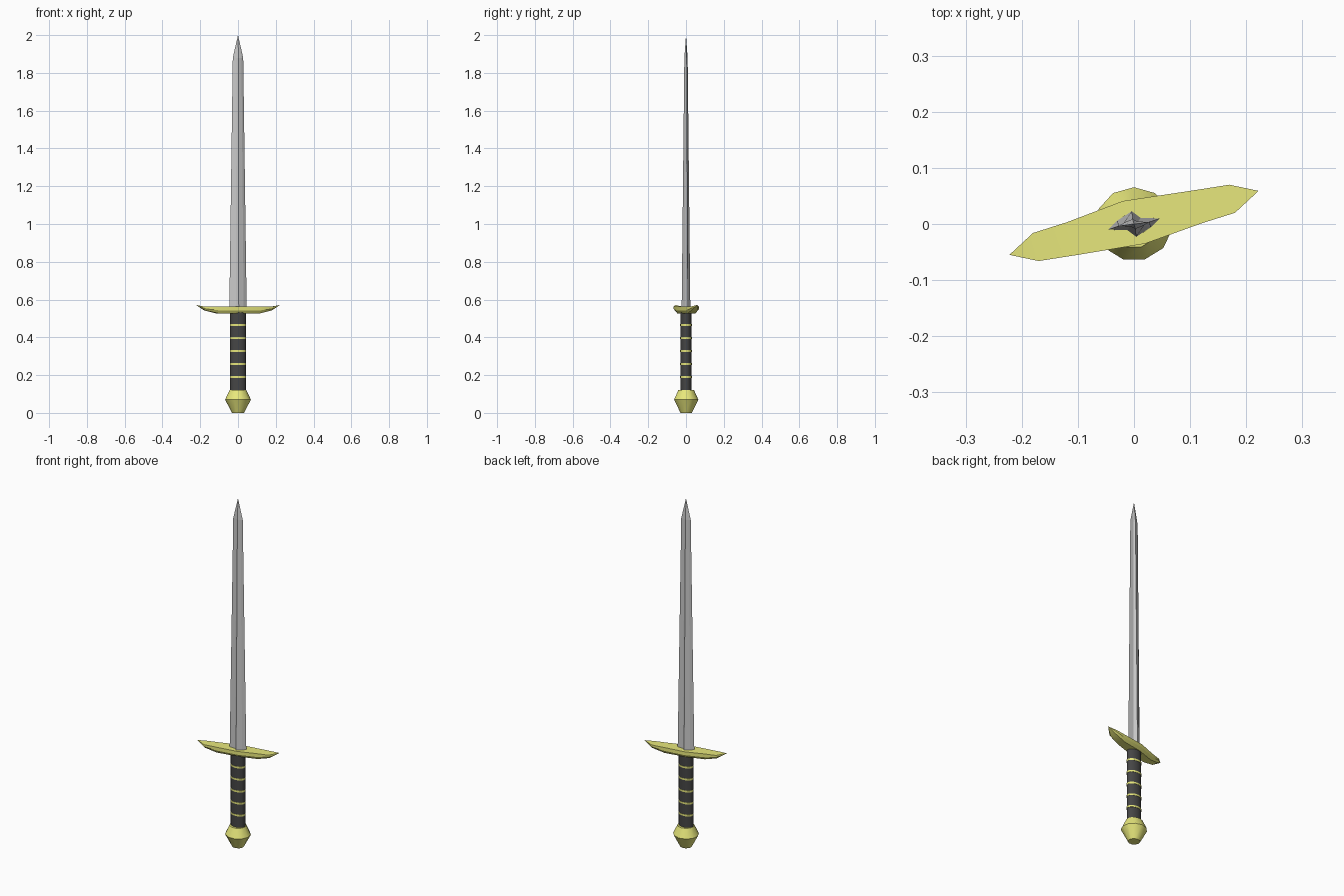
import bpy, math

if "Cube" in bpy.data.objects:
    bpy.data.objects.remove(bpy.data.objects["Cube"])


def material(name, color):
    m = bpy.data.materials.new(name)
    m.diffuse_color = color
    m.use_nodes = True
    m.node_tree.nodes["Principled BSDF"].inputs["Base Color"].default_value = m.diffuse_color
    return m


gold = material("gold", (0.8, 0.8, 0.2, 1))
leather = material("dark_leather", (0.06, 0.06, 0.06, 1))


def loft(name, rings, mat=None, smooth=None):
    """Skin rings of equal point count; single-point rings make tips."""
    verts, idx, faces = [], [], []
    for r in rings:
        idx.append(list(range(len(verts), len(verts) + len(r))))
        verts += r
    n = max(len(r) for r in rings)
    for a, b in zip(idx, idx[1:]):
        for i in range(n):
            j = (i + 1) % n
            if len(a) == 1:
                faces.append((a[0], b[j], b[i]))
            elif len(b) == 1:
                faces.append((a[i], a[j], b[0]))
            else:
                faces.append((a[i], a[j], b[j], b[i]))
    for end in (idx[0][::-1], idx[-1]):
        if len(end) > 2:
            faces.append(end)
    me = bpy.data.meshes.new(name)
    me.from_pydata(verts, [], faces)
    ob = bpy.data.objects.new(name, me)
    bpy.context.collection.objects.link(ob)
    if mat:
        me.materials.append(mat)
    bpy.ops.object.select_all(action='DESELECT')
    ob.select_set(True)
    bpy.context.view_layer.objects.active = ob
    bpy.ops.object.mode_set(mode='EDIT')
    bpy.ops.mesh.select_all(action='SELECT')
    bpy.ops.mesh.normals_make_consistent(inside=False)
    bpy.ops.object.mode_set(mode='OBJECT')
    if smooth:
        bpy.ops.object.shade_smooth_by_angle(angle=math.radians(smooth))
    return ob


def ellipse(rx, ry, z, n, start=math.pi / 2):
    return [(rx * math.cos(start + 2 * math.pi * i / n),
             ry * math.sin(start + 2 * math.pi * i / n), z) for i in range(n)]


# Pommel: eleven-sided faceted knob
loft("pommel", [ellipse(r, r * 0.95, z, 11) for r, z in
                ((0.032, 0.0), (0.069, 0.07), (0.045, 0.12))], gold, 40)

# Grip: oval handle with gold wire bands
loft("grip", [ellipse(0.042, 0.029, z, 20) for z in (0.11, 0.535)], leather, 40)
for k in range(5):
    z = 0.19 + 0.069 * k
    loft(f"grip_band_{k + 1}", [ellipse(0.0435, 0.0305, z + d, 20)
                                for d in (-0.005, 0.005)], gold, 40)

# Guard: slanted bar, bottom sweeping up to pointed ends.
# Stations: front edge x, y / back edge x, y / bottom z / top z
half = [((0.02, -0.035), (-0.02, 0.041), 0.527, 0.562),
        ((0.12, 0.001), (0.10, 0.059), 0.527, 0.562),
        ((0.18, 0.020), (0.17, 0.070), 0.542, 0.562)]


def station(front, back, zb, zt, s):
    """Six-point section; s = -1 gives the half turned by 180 degrees."""
    if s < 0:
        front, back = [(-p[0], 0.004 - p[1]) for p in (back, front)]

    def at(t, z):
        return (front[0] + (back[0] - front[0]) * t,
                front[1] + (back[1] - front[1]) * t, z)
    zm = zb + (zt - zb) * 0.45
    return [at(0.15, zb), at(0, zm), at(0, zt), at(1, zt), at(1, zm), at(0.85, zb)]


rings = [[(-0.222, -0.055, 0.571)]]
rings += [station(*h, -1) for h in reversed(half[1:])]
rings += [station(*half[0], 1)]
rings += [station(*h, 1) for h in half[1:]]
rings += [[(0.222, 0.059, 0.571)]]
loft("guard", rings, gold, 30)

# Blade: slim ridged section tapering to a point
side = [(0.046, 0.010), (0.012, 0.011), (-0.004, 0.023), (-0.03, 0.006)]
section = side + [(-x, -y) for x, y in side]
taper = ((0.55, 1, 1), (1.88, 0.6, 0.38))
loft("blade", [[(x * sx, y * sy, z) for x, y in section] for z, sx, sy in taper]
     + [[(0, 0, 2.0)]])
